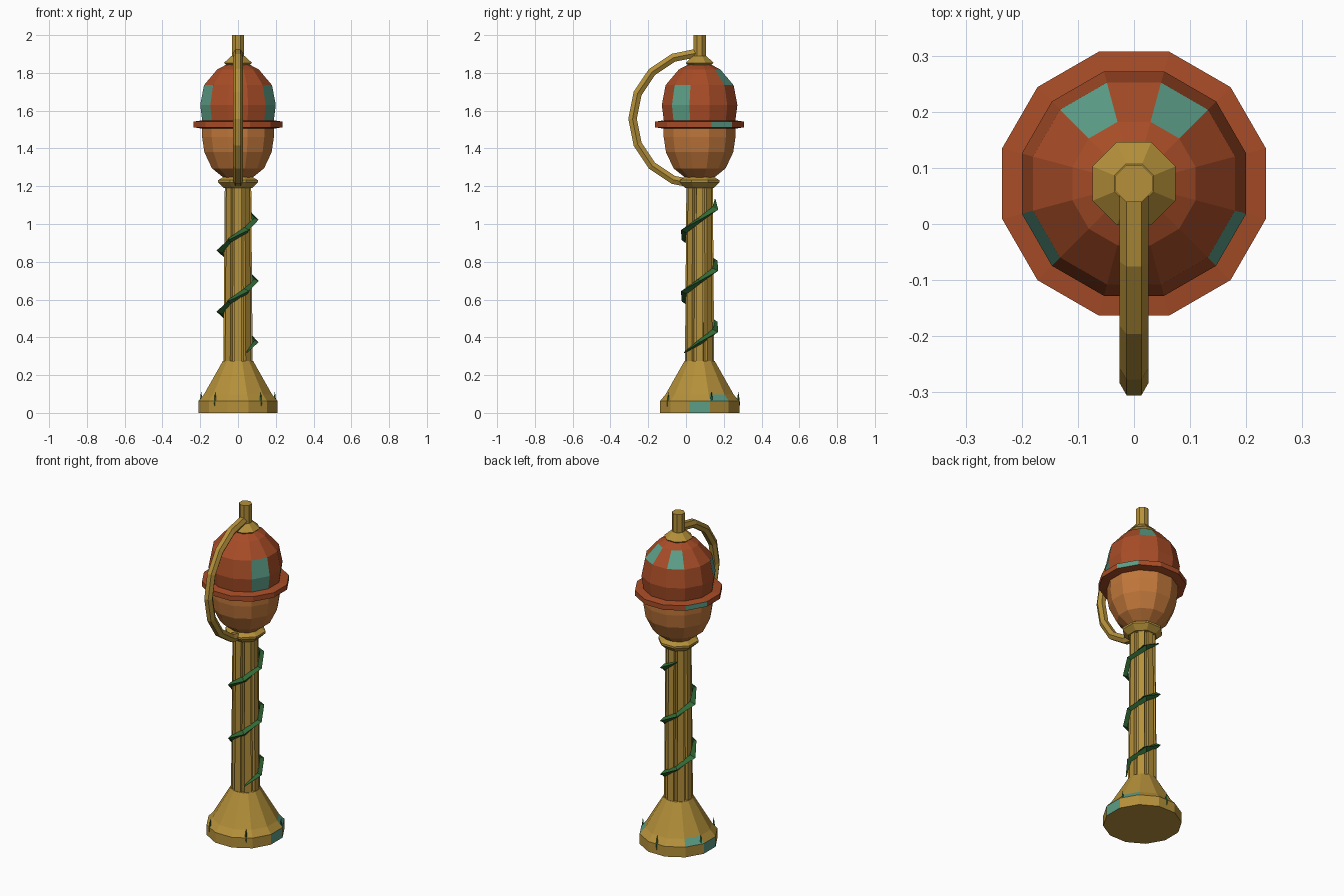
import bpy
import bmesh
from math import sin, cos, pi, radians, degrees, atan2
from mathutils import Vector

cube = bpy.data.objects.get("Cube")
if cube:
    bpy.data.objects.remove(cube, do_unlink=True)

AXIS = Vector((0, 0.072, 0))  # centre line of the post


def material(name, rgb):
    m = bpy.data.materials.new(name)
    m.use_nodes = True
    m.diffuse_color = (*rgb, 1)
    m.node_tree.nodes["Principled BSDF"].inputs["Base Color"].default_value = (*rgb, 1)
    return m


BRASS = material("brass", (0.46, 0.28, 0.042))
RUST = material("rust red", (0.39, 0.073, 0.02))
COPPER = material("pale copper", (0.53, 0.185, 0.043))
TEAL = material("verdigris", (0.107, 0.34, 0.24))
GREEN = material("vine green", (0.03, 0.14, 0.035))


def loft(name, rings, mats, patches=()):
    """Skin closed rings and cap the ends; patches are (face angle, low z, high z)."""
    bm = bmesh.new()
    loops = [[bm.verts.new(p) for p in ring] for ring in rings]
    n = len(loops[0])
    for a, b in zip(loops, loops[1:]):
        for i in range(n):
            j = (i + 1) % n
            bm.faces.new((a[i], a[j], b[j], b[i]))
    bm.faces.new(loops[0][::-1])
    bm.faces.new(loops[-1])
    bmesh.ops.recalc_face_normals(bm, faces=bm.faces)
    # Weathered patches are whole facets, picked by direction and height
    for f in bm.faces:
        c = f.calc_center_median()
        angle = degrees(atan2(c.y, c.x)) % 360
        for a, low, high in patches:
            if abs(angle - a % 360) < 5 and low < c.z < high:
                f.material_index = 1
    mesh = bpy.data.meshes.new(name)
    bm.to_mesh(mesh)
    bm.free()
    for m in mats:
        mesh.materials.append(m)
    ob = bpy.data.objects.new(name, mesh)
    ob.location = AXIS
    bpy.context.collection.objects.link(ob)
    return ob


def turned(name, profile, sides, mats, patches=()):
    """Revolve (face distance, height) pairs, with facets facing the axes."""
    step = 2 * pi / sides
    rings = [[(r / cos(step / 2) * cos((k + 0.5) * step),
               r / cos(step / 2) * sin((k + 0.5) * step), z) for k in range(sides)]
             for r, z in profile]
    return loft(name, rings, mats, patches)


def tube(name, path, radii, side_dir, sides, mat):
    """Sweep a polygon along a path; side_dir(point) is the section's first axis."""
    rings = []
    for i, p in enumerate(path):
        tangent = (path[min(i + 1, len(path) - 1)] - path[max(i - 1, 0)]).normalized()
        u = side_dir(p).normalized()
        v = tangent.cross(u).normalized()
        rings.append([p + radii[i] * (u * cos(2 * pi * k / sides) + v * sin(2 * pi * k / sides))
                      for k in range(sides)])
    return loft(name, rings, [mat])


# Flared foot with plinth
turned("base", [(0.21, 0), (0.21, 0.062), (0.18, 0.098), (0.08, 0.275)], 12, [BRASS, TEAL],
       [(0, 0, 0.06), (180, 0, 0.06), (30, 0.065, 0.095), (150, 0.065, 0.095)])

# Fluted, slightly tapered post
section = [(45 * k + a, r) for k in range(8)
           for a, r in ((-14, 1), (14, 1), (18, 0.8), (27, 0.8))]
rings = [[(s * r * cos(radians(a)), s * r * sin(radians(a)), z) for a, r in section]
         for s, z in ((0.08, 0.26), (0.072, 1.21))]
loft("fluted_post", rings, [BRASS])

# Collar, globe, brim, dome and finial
turned("collar", [(0.075, 1.19), (0.105, 1.22), (0.105, 1.232), (0.075, 1.25)], 8, [BRASS])
turned("lower_globe", [(0.07, 1.24), (0.138, 1.295), (0.178, 1.38), (0.19, 1.46), (0.19, 1.52)],
       12, [COPPER])
turned("brim", [(0.18, 1.503), (0.235, 1.512), (0.235, 1.542), (0.18, 1.55)], 12, [RUST, TEAL],
       [(30, 1.515, 1.535), (150, 1.515, 1.535)])
turned("dome", [(0.187, 1.53), (0.2, 1.63), (0.18, 1.735), (0.11, 1.818), (0.05, 1.85)], 12,
       [RUST, TEAL],
       [(60, 1.75, 1.8), (120, 1.75, 1.8), (-30, 1.53, 1.74), (-150, 1.53, 1.74)])
turned("cap", [(0.055, 1.835), (0.074, 1.853), (0.035, 1.89)], 8, [BRASS])
turned("finial", [(0.033, 1.88), (0.033, 2)], 8, [BRASS])

# Curved pipe from the cap round the front to the collar
arc = [Vector((0, -0.005 - 0.35 * sin(pi * k / 8), 1.557 + 0.35 * cos(pi * k / 8)))
       for k in range(9)]
tube("curved_pipe", arc, [0.026] * len(arc), lambda p: Vector((1, 0, 0)), 6, BRASS)

# Vine winding up the post
vine = []
for k in range(16):
    a = radians(-60 + 60 * k)
    vine.append(Vector((0.094 * cos(a), 0.094 * sin(a), 0.32 + 0.054 * k)))
tube("vine", vine, [0.004] + [0.015, 0.02] * 7 + [0.004],
     lambda p: Vector((p.x, p.y, 0)), 3, GREEN)

# Thin blades growing around the plinth
for k in range(5):
    a = radians(18 + 72 * k)
    x, y = 0.205 * cos(a), 0.205 * sin(a)
    stem = [Vector((x, y, z)) for z in (0.015, 0.05, 0.11)]
    tube(f"blade_{k + 1}", stem, [0.004, 0.009, 0.001],
         lambda p: Vector((p.x, p.y, 0)), 4, GREEN)
